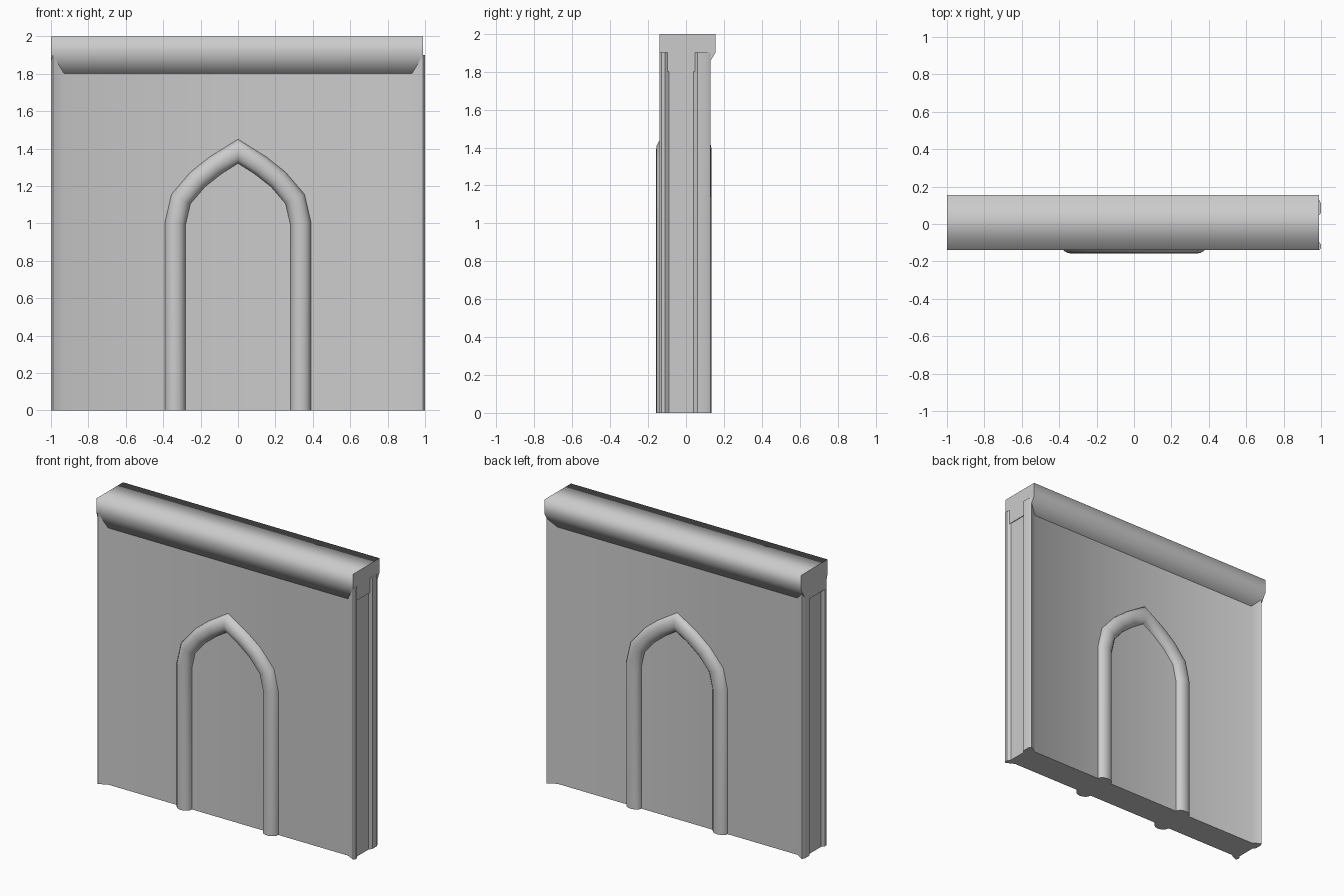
import bpy, bmesh
from math import sin, cos, pi
from mathutils import Vector

cube = bpy.data.objects.get("Cube")
if cube:
    bpy.data.objects.remove(cube)

stone = bpy.data.materials.new("grey_stone")
stone.use_nodes = True
COLOUR = (0.6, 0.6, 0.6, 1)
stone.diffuse_color = COLOUR
stone.node_tree.nodes["Principled BSDF"].inputs["Base Color"].default_value = COLOUR


def finish(name, bm):
    bmesh.ops.recalc_face_normals(bm, faces=bm.faces)
    mesh = bpy.data.meshes.new(name)
    bm.to_mesh(mesh)
    bm.free()
    mesh.materials.append(stone)
    obj = bpy.data.objects.new(name, mesh)
    bpy.context.collection.objects.link(obj)
    return obj


def extrude_profile(name, points, offset):
    """Close a profile and extrude it; sides are smooth, ends stay crisp."""
    bm = bmesh.new()
    base = bm.faces.new([bm.verts.new(p) for p in points])
    out = bmesh.ops.extrude_face_region(bm, geom=[base], use_keep_orig=True)
    bmesh.ops.translate(bm, vec=offset, verts=[g for g in out["geom"] if isinstance(g, bmesh.types.BMVert)])
    axis = Vector(offset).normalized()
    bm.normal_update()
    for f in bm.faces:
        f.smooth = abs(f.normal.dot(axis)) < 0.5
        if not f.smooth:
            for e in f.edges:
                e.smooth = False
    return finish(name, bm)


def smooth(obj, degrees):
    bpy.ops.object.select_all(action="DESELECT")
    obj.select_set(True)
    bpy.context.view_layer.objects.active = obj
    bpy.ops.object.shade_smooth_by_angle(angle=degrees * pi / 180)


# Wall slab: thin panel with flared ends and a shallow groove down each end
FRONT, BACK = -0.11, 0.095
end = [(0.93, FRONT), (0.99, -0.14), (1, -0.13), (1, -0.11), (0.985, -0.09),
       (0.985, 0.04), (1, 0.06), (1, 0.11), (0.99, 0.13), (0.93, BACK)]
outline = [(x, y, 0) for x, y in end] + [(-x, y, 0) for x, y in reversed(end)]
wall = extrude_profile("wall_slab", outline, (0, 0, 1.9))
smooth(wall, 35)

# Coping along the top, tapering underneath to meet the panel
coping = [(-0.14, 2), (0.155, 2), (0.155, 1.9), (BACK, 1.8), (FRONT, 1.8), (-0.14, 1.9)]
extrude_profile("coping", [(-1, y, z) for y, z in coping], (1.99, 0, 0))

# Pointed arch path, mirrored about the centre
half = [(0.335, 0), (0.335, 1), (0.305, 1.13), (0.215, 1.235), (0.12, 1.31), (0, 1.385)]
path = [Vector(p) for p in half] + [Vector((-x, z)) for x, z in reversed(half[:-1])]


def arch_moulding(name, face_y, depth, radius=0.055, steps=8):
    """Sweep a half-round bead along the arch with mitred joints."""
    bm = bmesh.new()
    rings = []
    for i, p in enumerate(path):
        a = (p - path[max(i - 1, 0)]).normalized()
        b = (path[min(i + 1, len(path) - 1)] - p).normalized()
        tangent = (a + b).normalized()
        ref = a if a.length else b
        side = Vector((tangent.y, -tangent.x)) * radius / max(tangent.dot(ref), 0.5)
        ring = []
        for s in range(steps + 1):
            t = pi * s / steps
            q = p + side * cos(t)
            ring.append(bm.verts.new((q.x, face_y + depth * sin(t), q.y)))
        rings.append(ring)
    for r, n in zip(rings, rings[1:]):
        for s in range(steps):
            bm.faces.new((r[s], r[s + 1], n[s + 1], n[s]))
        bm.faces.new((r[steps], r[0], n[0], n[steps]))
    bm.faces.new(rings[0])
    bm.faces.new(rings[-1])
    smooth(finish(name, bm), 50)


arch_moulding("front_arch_moulding", FRONT, -0.048)
arch_moulding("back_arch_moulding", BACK, 0.04)
